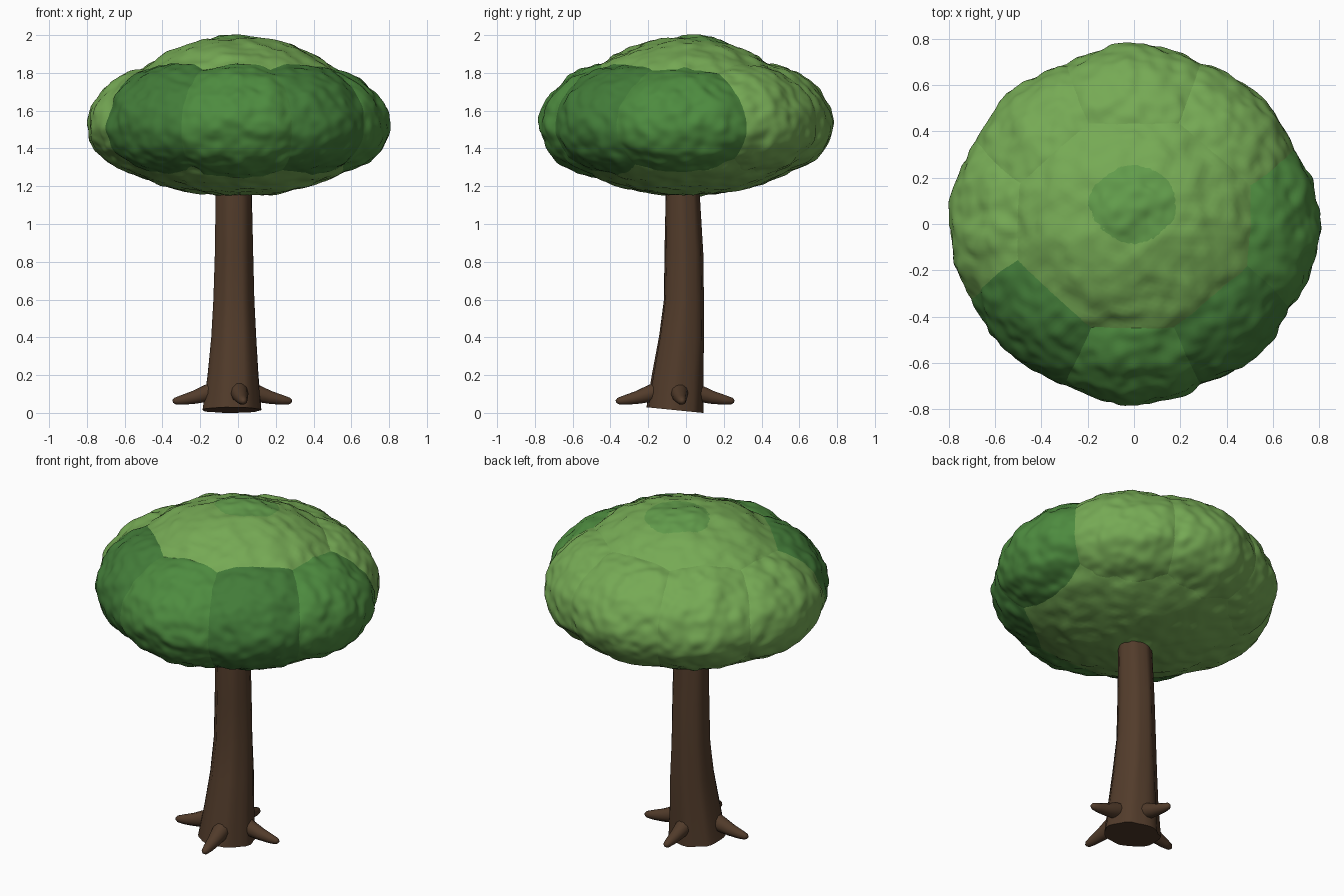
import bpy, bmesh, math
from mathutils import Vector, noise

if "Cube" in bpy.data.objects:
    bpy.data.objects.remove(bpy.data.objects["Cube"])


def material(name, rgb):
    m = bpy.data.materials.new(name)
    m.diffuse_color = (*rgb, 1)
    m.use_nodes = True
    m.node_tree.nodes["Principled BSDF"].inputs["Base Color"].default_value = m.diffuse_color
    return m


BARK = material("bark", (0.085, 0.045, 0.024))
LIGHT = material("leaf_light", (0.18, 0.40, 0.09))
MID = material("leaf_mid", (0.075, 0.26, 0.05))
DARK = material("leaf_dark", (0.055, 0.2, 0.04))
CROWN = material("leaf_crown", (0.12, 0.33, 0.07))


def finish(bm, name, mat, angle):
    bmesh.ops.recalc_face_normals(bm, faces=bm.faces)
    me = bpy.data.meshes.new(name)
    bm.to_mesh(me)
    bm.free()
    me.materials.append(mat)
    ob = bpy.data.objects.new(name, me)
    bpy.context.collection.objects.link(ob)
    bpy.ops.object.select_all(action='DESELECT')
    bpy.context.view_layer.objects.active = ob
    ob.select_set(True)
    bpy.ops.object.shade_smooth_by_angle(angle=math.radians(angle))
    return ob


def loft(rings, name, mat, angle=50):
    bm = bmesh.new()
    loops = [[bm.verts.new(p) for p in ring] for ring in rings]
    n = len(loops[0])
    for a, b in zip(loops, loops[1:]):
        for i in range(n):
            j = (i + 1) % n
            bm.faces.new((a[i], a[j], b[j], b[i]))
    bm.faces.new(loops[0])
    bm.faces.new(loops[-1])
    return finish(bm, name, mat, angle)


# Trunk: z, x centre, y centre, x radius, y radius
profile = [(0.02, -0.035, -0.06, 0.155, 0.15), (0.2, -0.028, -0.045, 0.135, 0.137),
           (0.4, -0.024, -0.025, 0.118, 0.12), (0.6, -0.024, -0.012, 0.107, 0.104),
           (0.85, -0.024, -0.012, 0.1, 0.1), (1.15, -0.023, -0.018, 0.096, 0.09),
           (1.25, -0.02, -0.015, 0.09, 0.085)]
rings = []
for k, (z, cx, cy, rx, ry) in enumerate(profile):
    ring = []
    for i in range(28):
        a = 2 * math.pi * i / 28
        w = 1 + 0.03 * math.cos(7 * a + 0.5) + 0.05 * noise.noise((4 * math.cos(a), 4 * math.sin(a), z * 2))
        y = cy + ry * w * math.sin(a)
        tilt = -0.1 * (y - 0.09) - 0.02 if k == 0 else 0
        ring.append((cx + rx * w * math.cos(a), y, max(0, z + tilt)))
    rings.append(ring)
loft(rings, "trunk", BARK)


# Roots: tapered tubes with rounded tips
def root(name, start, end):
    s, e = Vector(start), Vector(end)
    q = (e - s).to_track_quat('Z', 'Y')
    rings = []
    for t, r in [(0, 0.05), (0.3, 0.046), (0.55, 0.036), (0.8, 0.027), (0.95, 0.019), (1, 0.008)]:
        c = s.lerp(e, t) - Vector((0, 0, 0.01 * math.sin(math.pi * t)))
        rings.append([c + q @ Vector((r * math.cos(a), r * math.sin(a), 0))
                      for a in [2 * math.pi * i / 10 for i in range(10)]])
    loft(rings, name, BARK, 80)


root("root_left", (-0.1, -0.075, 0.13), (-0.345, -0.095, 0.06))
root("root_right", (0.03, -0.04, 0.13), (0.285, -0.02, 0.06))
root("root_front", (0.0, -0.12, 0.13), (0.03, -0.37, 0.06))
root("root_back", (-0.03, 0.0, 0.13), (-0.04, 0.255, 0.06))


# Foliage: bumpy ellipsoids, with separate heights above and below the widest line
def clump(name, mat, centre, rx, ry, up, down, turn=0.0, flare=0.0):
    bm = bmesh.new()
    bmesh.ops.create_icosphere(bm, subdivisions=6, radius=1)
    ct, st = math.cos(turn), math.sin(turn)
    for v in bm.verts:
        f = 1 + flare * min(1, max(0, -3 * v.co.z))
        x, y = v.co.x * rx * f, v.co.y * ry * f
        z = v.co.z * (up if v.co.z > 0 else down)
        p = Vector((x * ct - y * st, x * st + y * ct, z))
        d = p.normalized()
        p += Vector(centre)
        v.co = p + d * (0.015 * noise.noise(p * 8) + 0.010 * noise.noise(p * 17))
    finish(bm, name, mat, 80)


clump("canopy_core", LIGHT, (0, 0, 1.5), 0.67, 0.63, 0.49, 0.35, 0, 0.1)
clump("canopy_crown", CROWN, (0, 0.03, 1.85), 0.32, 0.30, 0.146, 0.1)

# Outer ring of clumps: darker at the front and right, light at the back
# (label, angle, material, height above and below the widest line)
ring = [("front", -90, MID, 0.335, 0.28), ("front_right", -45, DARK, 0.34, 0.27),
        ("right", -3, MID, 0.32, 0.265), ("back_right", 45, LIGHT, 0.34, 0.27),
        ("back", 90, LIGHT, 0.345, 0.265), ("back_left", 136, LIGHT, 0.34, 0.27),
        ("left", 178, LIGHT, 0.32, 0.265), ("front_left", -137, DARK, 0.34, 0.27)]
for label, deg, mat, up, down in ring:
    a = math.radians(deg)
    r = 0.37 if abs(math.cos(a)) < 0.9 else 0.395
    clump("clump_" + label, mat, (r * math.cos(a), r * math.sin(a), 1.515),
          0.405, 0.48, up, down, a)
